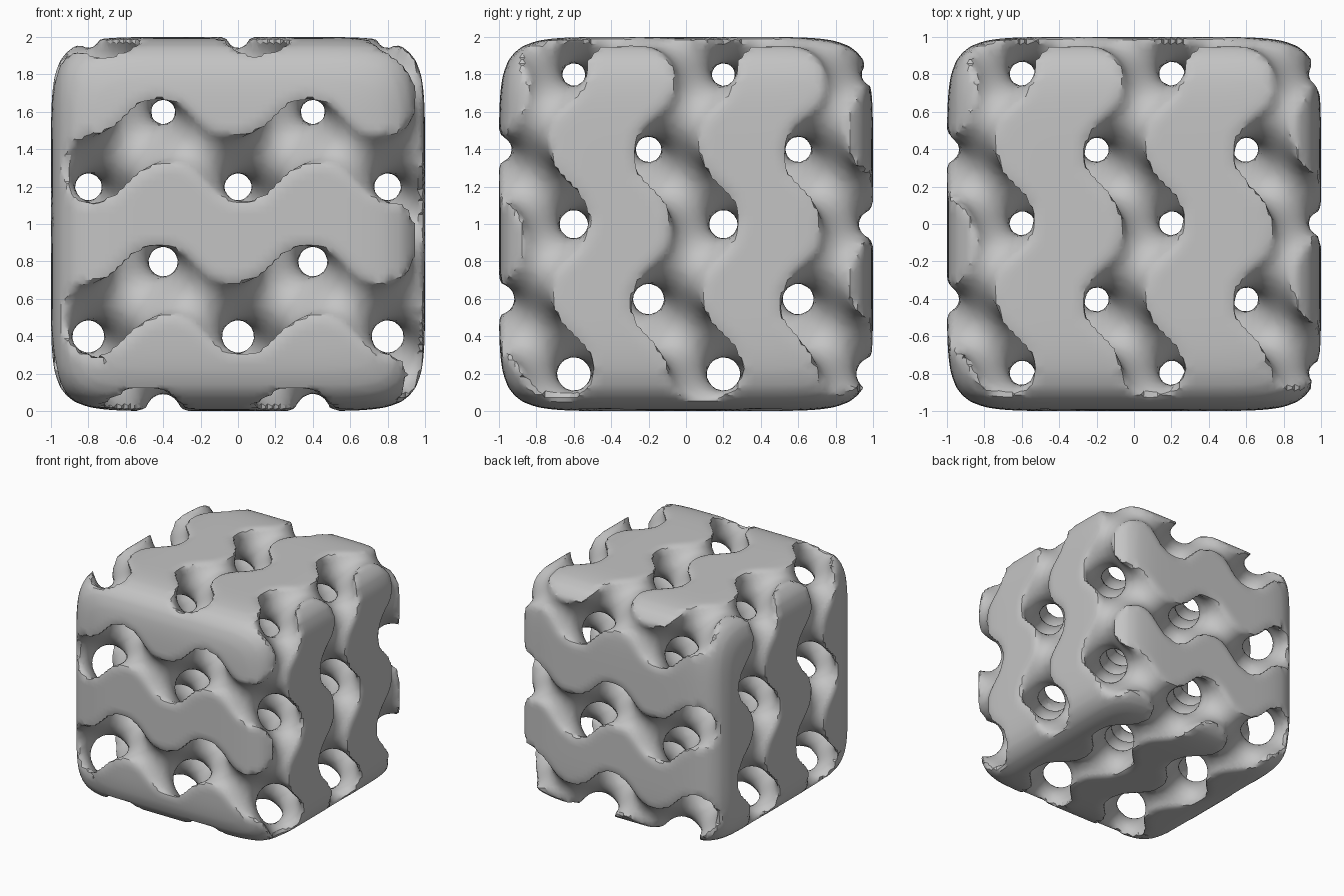
import bpy, math
from mathutils import Vector

PERIOD = 0.8        # length of one lattice cell
STEP = 0.035        # sampling distance
COUNT = 61          # samples along each axis
POWER = 8           # squareness of the rounded block

cube = bpy.data.objects.get("Cube")
if cube:
    bpy.data.objects.remove(cube, do_unlink=True)

# Sample tables shared by all three axes
coords = [(i - (COUNT - 1) / 2) * STEP for i in range(COUNT)]
sines = [math.sin(math.tau * c / PERIOD) for c in coords]
cosines = [math.cos(math.tau * c / PERIOD) for c in coords]
powers = [abs(c) ** POWER for c in coords]


def field(i, j, k):
    """Negative inside the material: gyroid network cut by a rounded block."""
    wave = sines[i] * cosines[j] + sines[j] * cosines[k] + sines[k] * cosines[i]
    level = 0.27 + 0.19 * coords[k]      # walls get thicker towards the top
    block = (powers[i] + powers[j] + powers[k]) ** (1 / POWER) - 1
    return max((wave - level) * 0.1, block)


span = range(COUNT)
values = {(i, j, k): field(i, j, k) for i in span for j in span for k in span}

# Every sampled edge crossing the surface gives one quad joining the four cells around it
cells = {}
points, hits, faces = [], [], []


def cell_index(cell, crossing):
    if cell not in cells:
        cells[cell] = len(points)
        points.append(Vector())
        hits.append(0)
    n = cells[cell]
    points[n] += crossing
    hits[n] += 1
    return n


def shifted(p, axis, amount):
    q = list(p)
    q[axis] += amount
    return tuple(q)


for p, here in values.items():
    for axis in range(3):
        q = shifted(p, axis, 1)
        there = values.get(q)
        if there is None or (here < 0) == (there < 0):
            continue
        crossing = Vector([coords[n] for n in p])
        crossing[axis] += STEP * here / (here - there)
        b, c = (axis + 1) % 3, (axis + 2) % 3
        pb = shifted(p, b, -1)
        ring = [p, pb, shifted(pb, c, -1), shifted(p, c, -1)]
        quad = [cell_index(cell, crossing) for cell in ring]
        faces.append(quad if here < 0 else quad[::-1])

verts = [v / n + Vector((0, 0, 1)) for v, n in zip(points, hits)]

# Lattice block
mesh = bpy.data.meshes.new("lattice_block")
mesh.from_pydata(verts, [], faces)
mesh.update()
block = bpy.data.objects.new("lattice_block", mesh)
bpy.context.collection.objects.link(block)

# Plain grey material
grey = bpy.data.materials.new("plain_grey")
grey.use_nodes = True
colour = (0.55, 0.55, 0.55, 1)
grey.diffuse_color = colour
grey.node_tree.nodes["Principled BSDF"].inputs["Base Color"].default_value = colour
mesh.materials.append(grey)

# Smooth tunnels with crisp rims
bpy.ops.object.select_all(action="DESELECT")
block.select_set(True)
bpy.context.view_layer.objects.active = block
bpy.ops.object.shade_smooth_by_angle(angle=math.radians(32))
